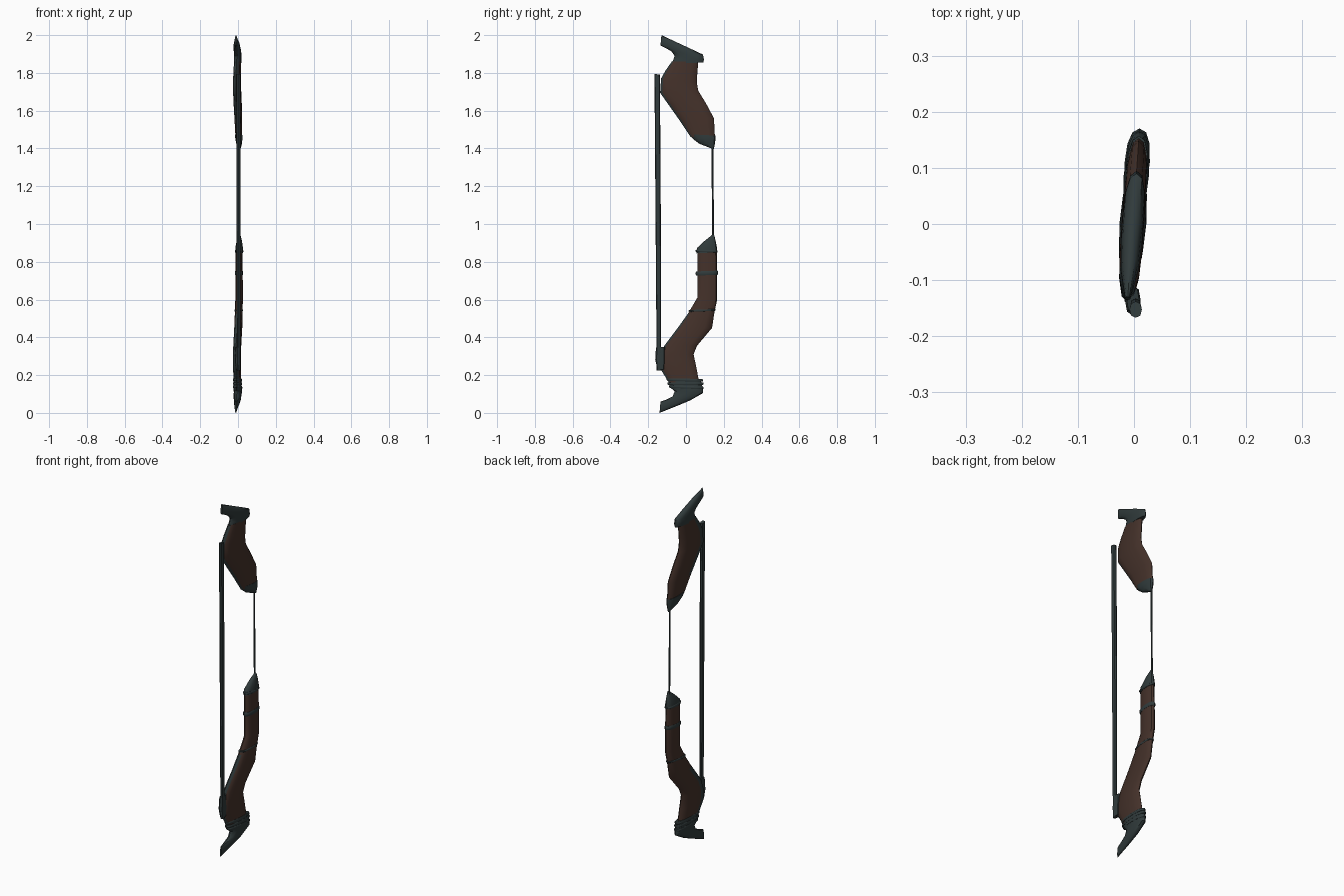
import bpy, bmesh, math
from mathutils import Vector


def material(name, rgb):
    m = bpy.data.materials.new(name)
    m.diffuse_color = (*rgb, 1)
    return m


WOOD = material("dark brown wood", (0.058, 0.031, 0.023))
SLATE = material("dark slate metal", (0.030, 0.043, 0.044))


def lean(y):
    # the whole bow is twisted slightly about z
    return 0.07 * y - 0.002


def loft(name, stations, mats, sides=12, x0=None, rule=None):
    """Skin oval sections; station = inner y, z, outer y, z, half thickness."""
    bm = bmesh.new()
    rings = []
    for ay, az, by, bz, t in stations:
        ring = []
        for k in range(sides):
            a = 2 * math.pi * k / sides
            c, s = math.cos(a), math.sin(a)
            c = math.copysign(abs(c) ** 0.85, c)
            s = math.copysign(abs(s) ** 0.85, s)
            y = (ay + by) / 2 + c * (by - ay) / 2
            z = (az + bz) / 2 + c * (bz - az) / 2
            cx = lean(y) if x0 is None else x0
            ring.append(bm.verts.new((cx + s * t, y, z)))
        rings.append(ring)
    for r, q in zip(rings, rings[1:]):
        for k in range(sides):
            j = (k + 1) % sides
            f = bm.faces.new((r[k], r[j], q[j], q[k]))
            if rule:
                a = 2 * math.pi * (k + 0.5) / sides
                f.material_index = rule(a, f.calc_center_median())
    bm.faces.new(rings[0])
    bm.faces.new(rings[-1])
    bmesh.ops.recalc_face_normals(bm, faces=bm.faces)
    me = bpy.data.meshes.new(name)
    bm.to_mesh(me)
    bm.free()
    for m in mats:
        me.materials.append(m)
    ob = bpy.data.objects.new(name, me)
    bpy.context.collection.objects.link(ob)
    bpy.context.view_layer.objects.active = ob
    ob.select_set(True)
    bpy.ops.object.shade_smooth_by_angle(angle=math.radians(40))
    ob.select_set(False)
    return ob


def band(name, a, b, h, t):
    # thin raised wrap around a limb, between inner point a and outer point b
    p, q = Vector(a), Vector(b)
    d = (q - p).normalized()
    n = Vector((-d.y, d.x)) * h / 2
    p -= d * 0.003
    q += d * 0.003
    st = []
    for side, grow in ((-1, 0), (-0.5, 0.004), (0.5, 0.004), (1, 0)):
        u, v = p + n * side - d * grow, q + n * side + d * grow
        st.append((u.x, u.y, v.x, v.y, t + grow / 2))
    loft(name, st, [SLATE])


def belly(angle, c):
    # dark strip on the string side of the curved part
    return 1 if math.cos(angle) < -0.6 and math.sin(angle) < 0.3 and c.y < 0.0 else 0


# wooden limbs
loft("lower_limb", [
    (-0.09, 0.16, 0.07, 0.16, 0.019),
    (-0.14, 0.24, 0.055, 0.24, 0.020),
    (-0.135, 0.30, 0.04, 0.31, 0.020),
    (-0.115, 0.355, 0.058, 0.355, 0.020),
    (-0.04, 0.455, 0.138, 0.45, 0.020),
    (0.01, 0.525, 0.15, 0.53, 0.020),
    (0.06, 0.61, 0.165, 0.60, 0.020),
    (0.06, 0.74, 0.165, 0.74, 0.019),
    (0.06, 0.86, 0.163, 0.86, 0.018)], [WOOD, SLATE], rule=belly)
loft("upper_limb", [
    (0.025, 1.46, 0.153, 1.46, 0.017),
    (-0.035, 1.55, 0.148, 1.56, 0.019),
    (-0.095, 1.635, 0.105, 1.64, 0.020),
    (-0.137, 1.695, 0.065, 1.705, 0.020),
    (-0.132, 1.77, 0.057, 1.75, 0.020),
    (-0.11, 1.81, 0.06, 1.80, 0.019),
    (-0.075, 1.86, 0.065, 1.86, 0.018)], [WOOD, SLATE], rule=belly)

# swept metal tips
loft("lower_tip", [
    (-0.09, 0.175, 0.078, 0.175, 0.020),
    (-0.085, 0.135, 0.09, 0.125, 0.021),
    (-0.06, 0.115, 0.09, 0.105, 0.021),
    (-0.07, 0.088, 0.02, 0.065, 0.019),
    (-0.10, 0.072, -0.05, 0.036, 0.014),
    (-0.135, 0.06, -0.14, 0.0, 0.005)], [SLATE])
loft("upper_tip", [
    (-0.077, 1.848, 0.092, 1.855, 0.018),
    (-0.065, 1.875, 0.095, 1.87, 0.019),
    (-0.06, 1.89, 0.09, 1.897, 0.019),
    (-0.075, 1.912, 0.02, 1.93, 0.019),
    (-0.10, 1.928, -0.06, 1.967, 0.016),
    (-0.135, 1.945, -0.13, 2.0, 0.005)], [SLATE])

# pointed metal caps facing the gap in the middle
loft("lower_cap", [
    (0.055, 0.845, 0.166, 0.85, 0.020),
    (0.06, 0.875, 0.164, 0.875, 0.020),
    (0.10, 0.912, 0.157, 0.91, 0.014),
    (0.142, 0.945, 0.15, 0.94, 0.005)], [SLATE])
loft("upper_cap", [
    (0.02, 1.475, 0.157, 1.468, 0.019),
    (0.035, 1.452, 0.157, 1.455, 0.019),
    (0.07, 1.425, 0.153, 1.425, 0.015),
    (0.13, 1.402, 0.147, 1.395, 0.006)], [SLATE])

# wraps around the limbs
for i, (a, b, h, t) in enumerate([
        ((-0.095, 0.177), (0.083, 0.172), 0.014, 0.021),
        ((-0.092, 0.155), (0.086, 0.155), 0.014, 0.021),
        ((-0.083, 0.140), (0.086, 0.132), 0.014, 0.022),
        ((0.02, 0.540), (0.150, 0.545), 0.010, 0.0205),
        ((0.058, 0.738), (0.163, 0.742), 0.022, 0.020),
        ((0.058, 0.858), (0.160, 0.855), 0.012, 0.0205)]):
    band(f"wrap_{i + 1}", a, b, h, t)

# thick bowstring rod and the thin wire across the gap
loft("back_bar", [
    (-0.155, 0.225, -0.132, 0.225, 0.009),
    (-0.161, 1.0, -0.133, 1.0, 0.010),
    (-0.167, 1.795, -0.138, 1.79, 0.011)], [SLATE], sides=8, x0=0.003)
loft("bar_clip", [
    (-0.150, 0.23, -0.115, 0.23, 0.012),
    (-0.163, 0.28, -0.11, 0.27, 0.014),
    (-0.159, 0.345, -0.11, 0.35, 0.011)], [SLATE], sides=8, x0=-0.002)
loft("thin_wire", [
    (0.139, 0.92, 0.149, 0.92, 0.004),
    (0.134, 1.42, 0.144, 1.42, 0.004)], [SLATE], sides=6, x0=0.004)
